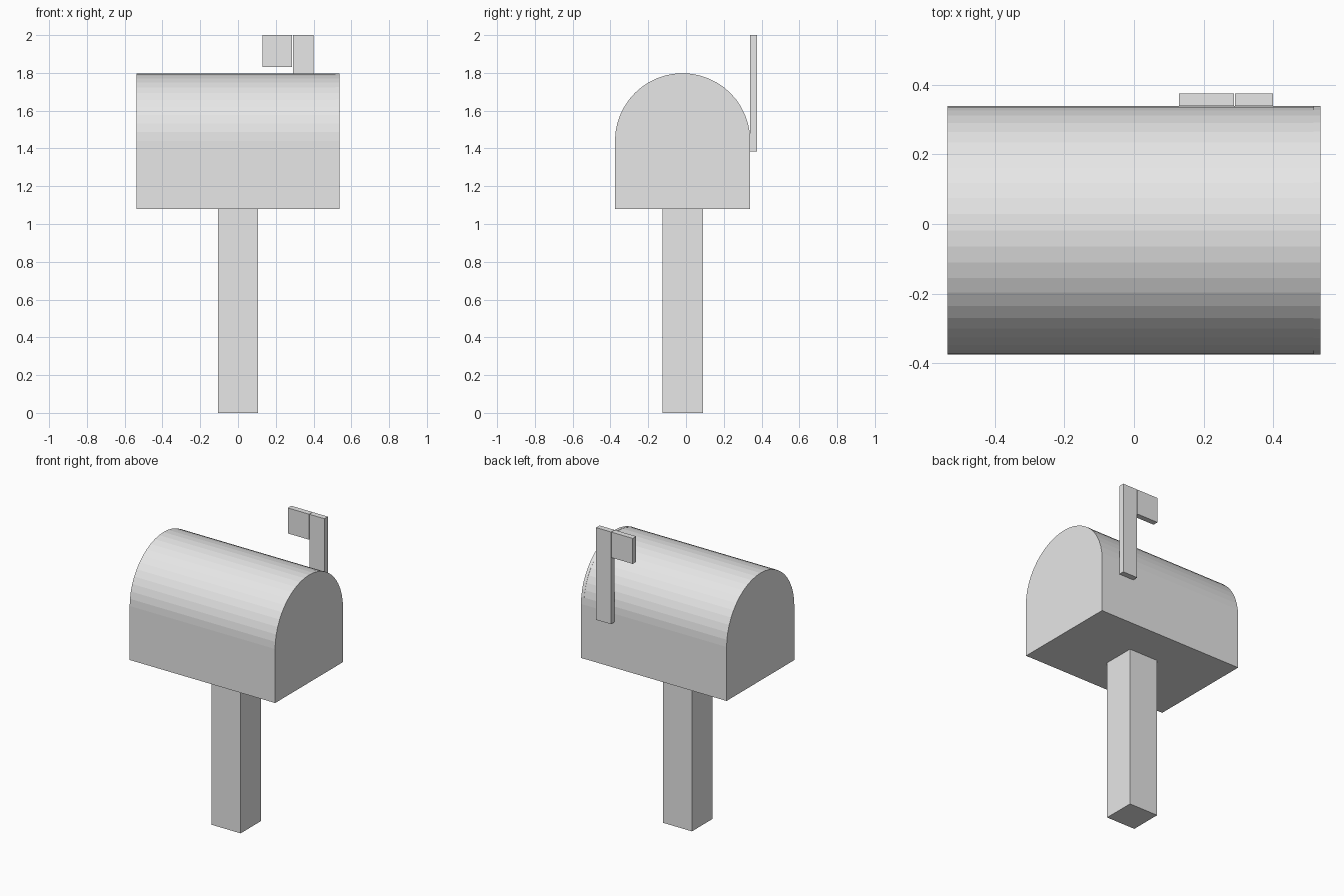
import bpy
import bmesh
import math

cube = bpy.data.objects.get("Cube")
if cube:
    bpy.data.objects.remove(cube, do_unlink=True)

# Single plain grey material
grey = bpy.data.materials.new("light_grey")
grey.use_nodes = True
colour = (0.8, 0.8, 0.8, 1)
grey.diffuse_color = colour
grey.node_tree.nodes["Principled BSDF"].inputs["Base Color"].default_value = colour


def finish(name, bm):
    bmesh.ops.recalc_face_normals(bm, faces=bm.faces)
    mesh = bpy.data.meshes.new(name)
    bm.to_mesh(mesh)
    bm.free()
    mesh.materials.append(grey)
    obj = bpy.data.objects.new(name, mesh)
    bpy.context.collection.objects.link(obj)
    return obj


def box(name, low, high):
    bm = bmesh.new()
    bmesh.ops.create_cube(bm, size=1)
    for v in bm.verts:
        for i in range(3):
            v.co[i] = high[i] if v.co[i] > 0 else low[i]
    return finish(name, bm)


def arch(name, x0, x1, radius, segments=24):
    """Round-topped profile in the YZ plane, extruded along X."""
    cy, cz, base = -0.018, 1.44, 1.08
    profile = [(cy + radius, base)]
    for i in range(segments + 1):
        a = math.pi * i / segments
        profile.append((cy + radius * math.cos(a), cz + radius * math.sin(a)))
    profile.append((cy - radius, base))
    bm = bmesh.new()
    face = bm.faces.new([bm.verts.new((x0, y, z)) for y, z in profile])
    grown = bmesh.ops.extrude_face_region(bm, geom=[face], use_keep_orig=True)
    moved = [g for g in grown["geom"] if isinstance(g, bmesh.types.BMVert)]
    bmesh.ops.translate(bm, vec=(x1 - x0, 0, 0), verts=moved)
    return finish(name, bm)


# Box with a thin, nearly flush door on one end
arch("mailbox_body", -0.537, 0.516, 0.357)
arch("mailbox_door", 0.516, 0.537, 0.358)

# Square post
box("post", (-0.107, -0.125, 0), (0.107, 0.09, 1.08))

# Raised flag on the back side
box("flag_arm", (0.29, 0.339, 1.385), (0.4, 0.376, 2))
box("flag_tab", (0.13, 0.339, 1.83), (0.287, 0.376, 2))
